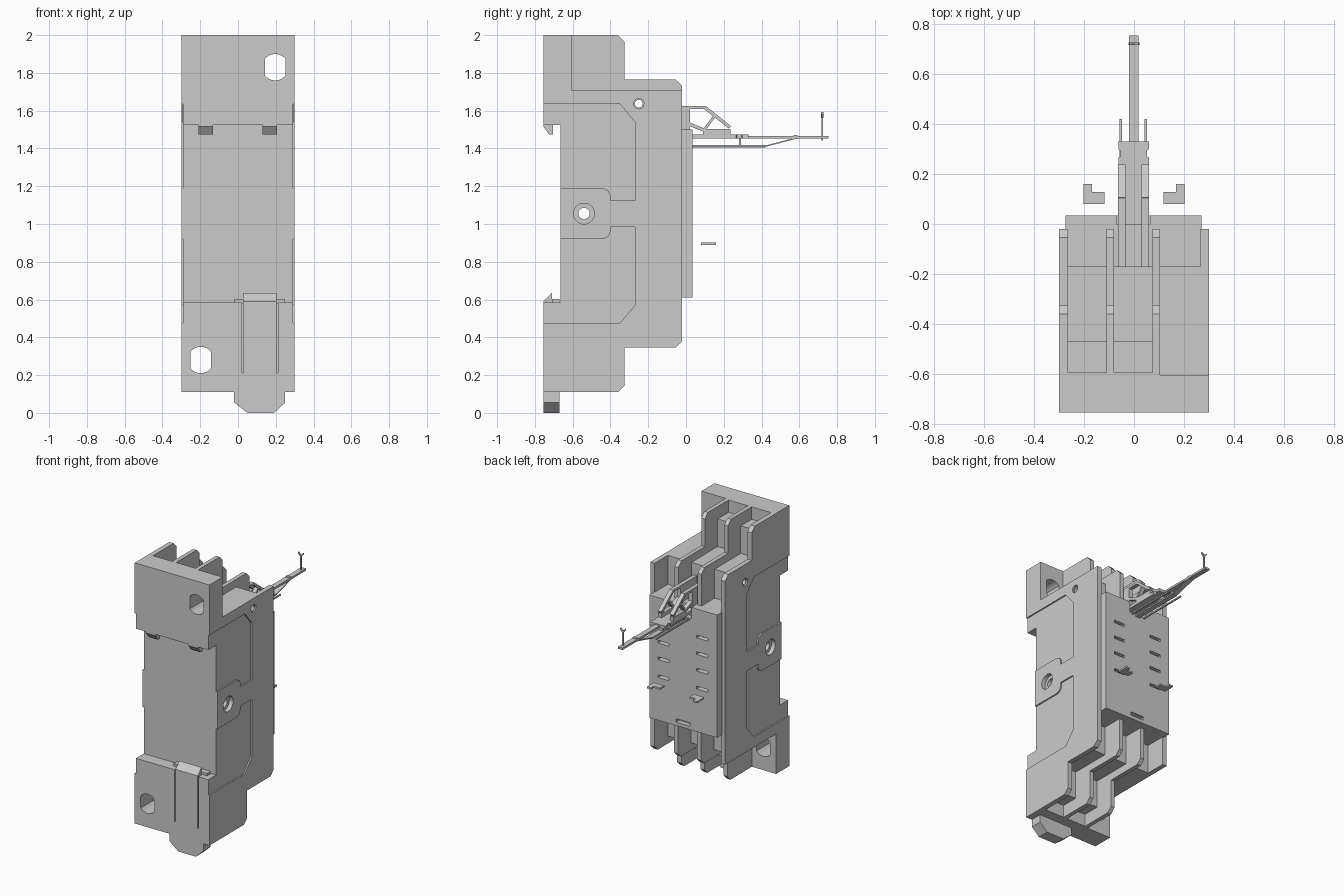
import bpy, bmesh, math
from mathutils import Vector

if "Cube" in bpy.data.objects:
    bpy.data.objects.remove(bpy.data.objects["Cube"])

ZM = 2.11  # the body has half-turn symmetry: x -> -x, z -> ZM - z


def prism(name, pts, axis, a, b):
    """Extrude a 2D outline along an axis: x takes (y,z), y takes (x,z), z takes (x,y)."""
    place = {'x': lambda p, t: (t, p[0], p[1]),
             'y': lambda p, t: (p[0], t, p[1]),
             'z': lambda p, t: (p[0], p[1], t)}[axis]
    bm = bmesh.new()
    face = bm.faces.new([bm.verts.new(place(p, a)) for p in pts])
    ext = bmesh.ops.extrude_face_region(bm, geom=[face])
    vec = Vector(place((0, 0), b - a))
    bmesh.ops.translate(bm, vec=vec, verts=[v for v in ext['geom'] if isinstance(v, bmesh.types.BMVert)])
    bmesh.ops.recalc_face_normals(bm, faces=bm.faces)
    me = bpy.data.meshes.new(name)
    bm.to_mesh(me)
    bm.free()
    ob = bpy.data.objects.new(name, me)
    bpy.context.collection.objects.link(ob)
    return ob


def box(name, x0, x1, y0, y1, z0, z1):
    return prism(name, [(x0, y0), (x1, y0), (x1, y1), (x0, y1)], 'z', z0, z1)


def circle(cx, cy, r, n=32, clip=9):
    out = []
    for i in range(n):
        t = 2 * math.pi * (i + .5) / n
        out.append((cx + max(-clip, min(clip, r * math.cos(t))), cy + r * math.sin(t)))
    return [p for i, p in enumerate(out) if (Vector(p) - Vector(out[i - 1])).length > 1e-5]


def strut(name, p, q, w, x0, x1):
    """Flat bar between two (y,z) points."""
    p, q = Vector(p), Vector(q)
    d = (q - p).normalized() * w / 2
    n = Vector((-d.y, d.x))
    return prism(name, [p + n, q + n, q - n, p - n], 'x', x0, x1)


def cut(ob, cutter):
    cutter.hide_render = True
    m = ob.modifiers.new("cut", 'BOOLEAN')
    m.operation, m.solver, m.object = 'DIFFERENCE', 'EXACT', cutter
    bpy.context.view_layer.objects.active = ob
    bpy.ops.object.modifier_apply(modifier=m.name)
    bpy.data.objects.remove(cutter)


# Socket housing
half = [(-.665, 1.525), (-.755, 1.525), (-.755, 2), (-.36, 2), (-.325, 1.965),
        (-.325, 1.765), (-.055, 1.765), (-.02, 1.73)]
body = prism("socket_housing", half + [(y, ZM - z) for y, z in reversed(half)], 'x', -.3, .3)

# Stepped terminal lanes, mounting holes and side recesses, each repeated by half-turn
lane = [(-.595, 2.1), (-.595, 1.91), (-.47, 1.91), (-.47, 1.71), (-.17, 1.71),
        (-.17, 1.5), (.1, 1.5), (.1, 2.1)]
recess = [(-.8, 1.635), (-.35, 1.635), (-.27, 1.54), (-.27, 1.125), (-.4, 1.125),
          (-.4, 1.15), (-.412, 1.178), (-.44, 1.19), (-.8, 1.19)]
for turn in (False, True):
    s = -1 if turn else 1
    fz = (lambda z: ZM - z) if turn else (lambda z: z)
    side = lambda pts: [(y, fz(z)) for y, z in pts]
    for x0, x1 in ((-.265, -.11), (-.08, .075)):
        cut(body, prism("lane_cutter", side(lane), 'x', s * x0, s * x1))
    open_lane = [(-.605, 1.71), (.1, 1.71), (.1, 2.1), (-.605, 2.1)]
    cut(body, prism("open_lane_cutter", side(open_lane), 'x', s * .105, s * .4))
    pocket = [(-.17, 1.5), (.1, 1.5), (.1, 1.8), (-.17, 1.8)]
    cut(body, prism("pocket_cutter", side(pocket), 'x', s * .105, s * .265))
    cut(body, prism("mount_hole_cutter", circle(s * .197, fz(1.83), .07, 32, .055), 'y', -.9, -.5))
    for sx in (-1, 1):
        cut(body, prism("recess_cutter", side(recess), 'x', sx * .29, sx * .4))

# Cross holes with counterbores, and slits beside the rail latch
cut(body, prism("pivot_cutter", circle(-.54, 1.055, .03), 'x', -.5, .5))
cut(body, prism("pin_cutter", circle(-.25, 1.637, .021), 'x', -.5, .5))
for sx in (-1, 1):
    cut(body, prism("bore_cutter", circle(-.54, 1.055, .055), 'x', sx * .27, sx * .5))
    cut(body, prism("pin_bore_cutter", circle(-.25, 1.637, .027), 'x', sx * .29, sx * .5))
for x in (.025, .207):
    cut(body, box("slit_cutter", x - .004, x + .004, -.9, -.7, .21, .7))

# Rail hooks and sliding latch on the front
for x in (-.21, .13):
    prism("rail_hook", [(-.755, 1.53), (-.755, 1.515), (-.725, 1.475), (-.705, 1.475), (-.705, 1.53)],
          'x', x, x + .077)
prism("rail_latch_hook", [(-.755, .58), (-.755, .59), (-.71, .635), (-.71, .58)], 'x', .027, .205)
box("rail_latch_slide", -.02, .25, -.71, -.67, .58, .602)
prism("rail_latch_tab", [(-.02, .115), (-.02, .055), (.05, 0), (.19, 0), (.25, .055), (.25, .115)],
      'y', -.755, -.67)

# Contact plate with blade slots
plate = box("contact_plate", -.275, .27, -.02, .035, .61, 1.5)
for sx in (-1, 1):
    for z in (1.3, 1.18, 1.06, .93):
        cut(plate, box("slot_cutter", sx * .155 - .045, sx * .155 + .045, 0, .1, z - .01, z + .01))
cut(plate, box("key_slot_cutter", -.055, .055, 0, .1, .635, .66))
cut(plate, box("lever_notch_cutter", -.07, .065, 0, .1, 1.42, 1.6))

# Loose L-shaped contact clips
for s in (-1, 1):
    prism("contact_clip", [(s * .118, .08), (s * .202, .08), (s * .202, .16), (s * .168, .16),
                           (s * .168, .128), (s * .118, .128)], 'z', .889, .901)

# Ejector lever: side rails with open truss
for x0, x1 in ((-.065, -.035), (.03, .06)):
    box("lever_rail", x0, x1, -.17, .02, 1.49, 1.625)
    for p, q, w in (((.01, 1.617), (.105, 1.617), .016), ((.1, 1.617), (.232, 1.512), .018),
                    ((.09, 1.488), (.236, 1.488), .03), ((.095, 1.497), (.15, 1.57), .014),
                    ((.015, 1.53), (.1, 1.495), .018)):
        strut("lever_truss", p, q, w, x0, x1)

# Lever base, arm and lower springs
edge = [(.06, 0), (.06, .265), (.052, .27), (.052, .295), (.06, .3), (.06, .33)]
prism("lever_base", edge + [(-x - .003, y) for x, y in reversed(edge)], 'z', 1.453, 1.475)
box("lever_arm", -.02, .018, .3, .755, 1.453, 1.467)
box("lever_spring", -.02, .018, .02, .42, 1.404, 1.414)
strut("lever_spring_brace", (.41, 1.409), (.585, 1.455), .007, -.02, .018)
box("spring_post", -.02, .018, .28, .292, 1.404, 1.475)
box("arm_step", -.02, .018, .57, .59, 1.45, 1.472)
for x in (-.053, .047):
    box("lever_side_rod", x - .005, x + .005, .02, .42, 1.409, 1.419)

# Forked pin at the tip
box("tip_pin", -.005, .004, .717, .726, 1.443, 1.57)
for s in (-1, 1):
    prism("tip_fork", [(0, 1.56), (s * .022, 1.583), (s * .018, 1.592), (0, 1.574)], 'y', .716, .727)
